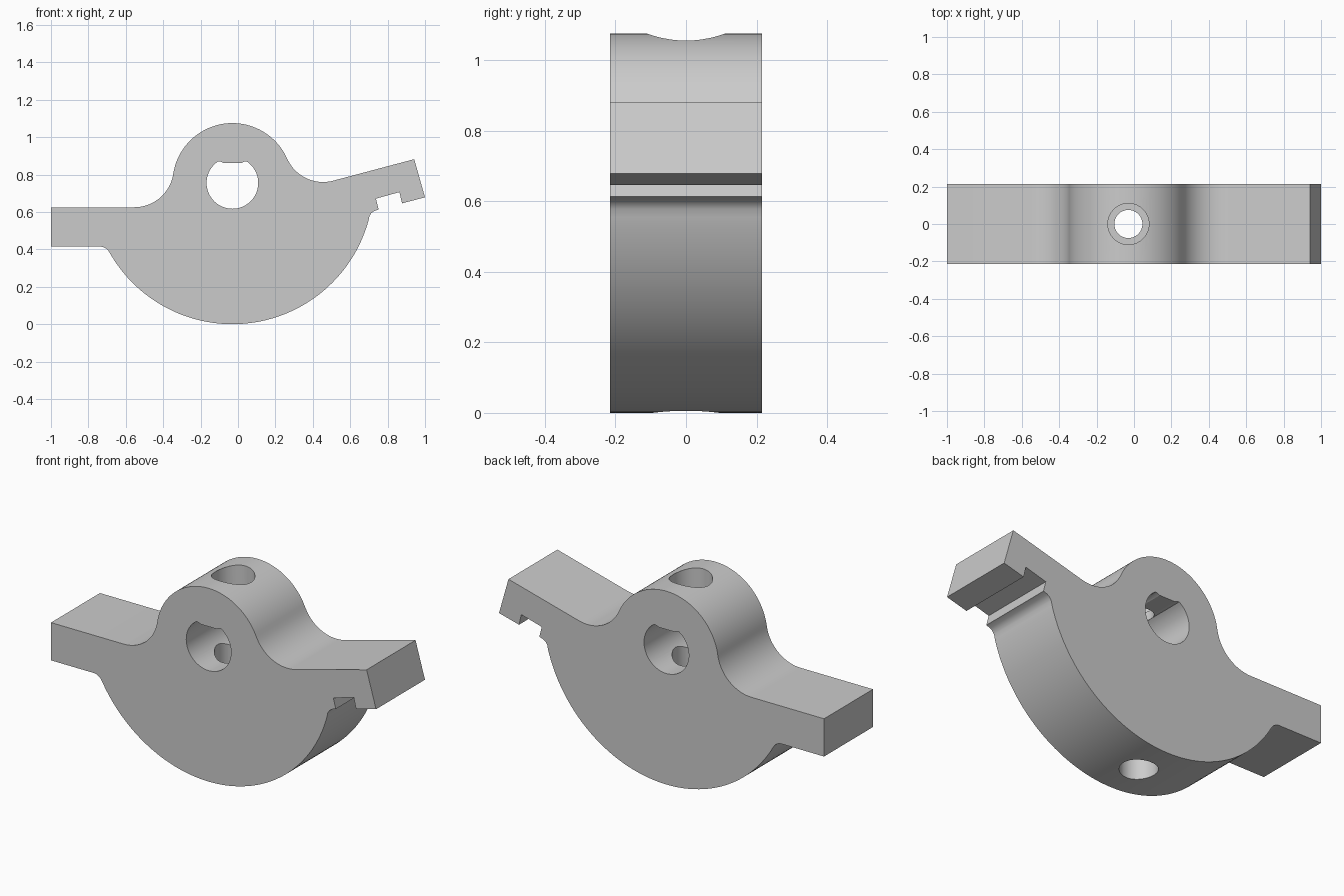
import bpy
import bmesh
from math import sin, cos, atan2, hypot, radians, pi

cube = bpy.data.objects.get("Cube")
if cube:
    bpy.data.objects.remove(cube, do_unlink=True)

HALF = 0.215            # half thickness
HX, HZ = -0.03, 0.755   # hub axis
HUB_R, DISC_R, FILLET = 0.32, 0.755, 0.21

grey = bpy.data.materials.new("plain grey")
grey.use_nodes = True
grey.diffuse_color = (0.6, 0.6, 0.6, 1)
grey.node_tree.nodes["Principled BSDF"].inputs["Base Color"].default_value = (0.6, 0.6, 0.6, 1)


def arc(cx, cz, r, a, b, n):
    """Points on a circle from angle a to angle b (radians)."""
    return [(cx + r * cos(a + (b - a) * i / n), cz + r * sin(a + (b - a) * i / n))
            for i in range(n + 1)]


def hub_angle(x, z):
    return atan2(z - HZ, x - HX)


def prism(name, outline, half):
    """Extrude an x-z outline along y."""
    bm = bmesh.new()
    face = bm.faces.new([bm.verts.new((x, -half, z)) for x, z in outline])
    new = bmesh.ops.extrude_face_region(bm, geom=[face])["geom"]
    bmesh.ops.translate(bm, vec=(0, 2 * half, 0),
                        verts=[v for v in new if isinstance(v, bmesh.types.BMVert)])
    bmesh.ops.recalc_face_normals(bm, faces=bm.faces)
    mesh = bpy.data.meshes.new(name)
    bm.to_mesh(mesh)
    bm.free()
    obj = bpy.data.objects.new(name, mesh)
    bpy.context.collection.objects.link(obj)
    mesh.materials.append(grey)
    return obj


def drill(name, r, low, high):
    """Vertical cylinder cutter through the hub axis."""
    bpy.ops.mesh.primitive_cylinder_add(vertices=64, radius=r, depth=high - low,
                                        location=(HX, 0, (low + high) / 2))
    obj = bpy.context.object
    obj.name = name
    obj.data.materials.append(grey)
    return obj


# Centres of the tangent fillets
lx, lz = -0.554, 0.835      # left arm top to hub
rx, rz = 0.455, 0.97        # right arm top to hub
ux, uz, ur = -0.74, 0.355, 0.06   # left arm underside to disc
tilt = radians(15)
left_a, right_a = hub_angle(lx, lz), hub_angle(rx, rz)
under_a = hub_angle(ux, uz)

# Outline, clockwise from the left arm's lower end
outline = [(-1, 0.415), (-1, 0.625)]
outline += arc(lx, lz, FILLET, -pi / 2, left_a - pi, 20)[:-1] if left_a < 0 else \
    arc(lx, lz, FILLET, -pi / 2, left_a - pi, 20)
outline += arc(HX, HZ, HUB_R, left_a, right_a, 48)[1:]
outline += arc(rx, rz, FILLET, right_a + pi, 3 * pi / 2 + tilt, 24)[1:]
# Tilted right arm with the hooked slot beneath
outline += [(0.942, 0.882), (1.0, 0.678), (0.877, 0.646), (0.863, 0.706),
            (0.737, 0.671), (0.752, 0.613), (0.728, 0.605), (0.713, 0.594),
            (0.703, 0.578)]
# Round belly and the fillet under the left arm
outline += arc(HX, HZ, DISC_R, hub_angle(0.697, 0.555), under_a, 72)
outline += arc(ux, uz, ur, under_a + pi, pi / 2, 10)[1:]

body = prism("rocker_body", outline, HALF)

# Cross bore with a flat on top
bore = arc(HX, HZ, 0.138, radians(123), radians(417), 56)
bore += [(HX + 0.063, 0.869), (HX + 0.048, 0.862), (HX - 0.048, 0.862), (HX - 0.063, 0.869)]
cutters = [
    prism("cross_bore_cutter", bore, HALF + 0.1),
    drill("top_recess_cutter", 0.11, 0.92, 1.3),
    drill("top_hole_cutter", 0.075, 0.76, 1.2),
    drill("bottom_hole_cutter", 0.095, -0.2, 0.72),
]
for cutter in cutters:
    cutter.hide_render = True
    mod = body.modifiers.new(cutter.name, 'BOOLEAN')
    mod.operation = 'DIFFERENCE'
    mod.solver = 'EXACT'
    mod.object = cutter

# Bake the cuts and drop the cutters
bpy.context.view_layer.update()
graph = bpy.context.evaluated_depsgraph_get()
result = bpy.data.meshes.new_from_object(body.evaluated_get(graph))
body.modifiers.clear()
body.data = result
for cutter in cutters:
    bpy.data.objects.remove(cutter, do_unlink=True)

bpy.ops.object.select_all(action='DESELECT')
body.select_set(True)
bpy.context.view_layer.objects.active = body
bpy.ops.object.shade_smooth_by_angle(angle=radians(25))
